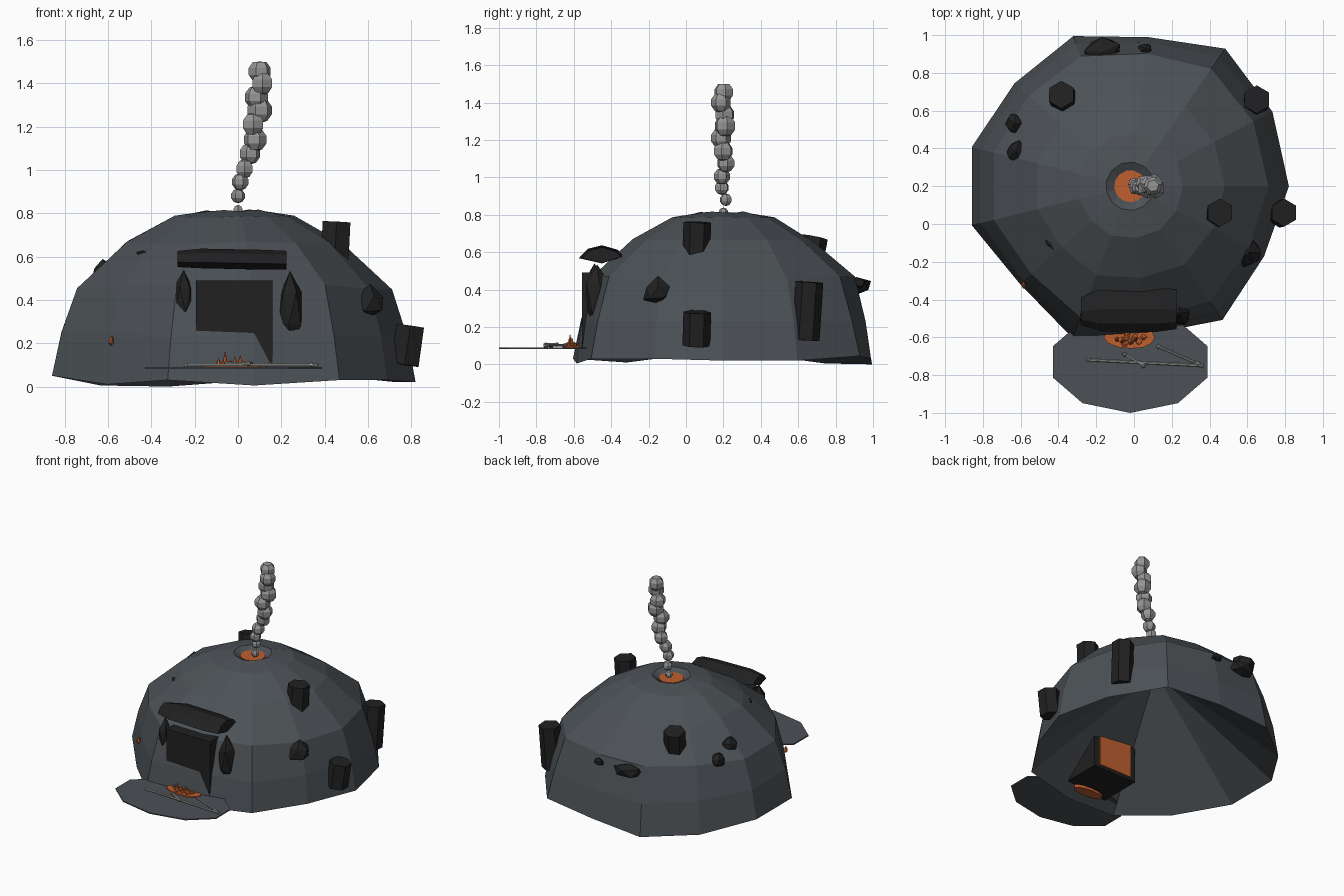
import bpy, bmesh, math, random
from mathutils import Vector, Matrix

if "Cube" in bpy.data.objects:
    bpy.data.objects.remove(bpy.data.objects["Cube"])

random.seed(4)


def mat(name, rgb):
    m = bpy.data.materials.new(name)
    m.diffuse_color = (*rgb, 1)
    m.use_nodes = True
    m.node_tree.nodes["Principled BSDF"].inputs["Base Color"].default_value = m.diffuse_color
    return m


SLATE = mat("slate_grey", (0.072, 0.083, 0.093))
BASALT = mat("dark_basalt", (0.015, 0.015, 0.016))
EMBER = mat("ember_orange", (0.52, 0.115, 0.028))
SMOKE = mat("smoke_grey", (0.3, 0.3, 0.3))
BONE = mat("bone_grey", (0.36, 0.36, 0.34))


def finish(name, bm, *mats):
    me = bpy.data.meshes.new(name)
    bm.to_mesh(me)
    bm.free()
    for m in mats:
        me.materials.append(m)
    ob = bpy.data.objects.new(name, me)
    bpy.context.collection.objects.link(ob)
    return ob


def prism(name, a, b, r1, r2, sides, m):
    """Cylinder or cone running from point a to point b."""
    a, b = Vector(a), Vector(b)
    d = b - a
    bm = bmesh.new()
    q = Vector((0, 0, 1)).rotation_difference(d.normalized())
    bmesh.ops.create_cone(bm, cap_ends=True, segments=sides, radius1=r1, radius2=r2, depth=d.length,
                          matrix=Matrix.Translation((a + b) / 2) @ q.to_matrix().to_4x4())
    return finish(name, bm, m)


def disc(name, c, rx, ry, h, sides, m, jitter=0):
    """Flat elliptical plate."""
    bm = bmesh.new()
    ring = []
    for i in range(sides):
        t = 2 * math.pi * i / sides - math.pi / 2
        k = 1 + random.uniform(-jitter, jitter)
        ring.append(bm.verts.new((c[0] + rx * k * math.cos(t), c[1] + ry * k * math.sin(t), c[2])))
    f = bm.faces.new(ring)
    top = bmesh.ops.extrude_face_region(bm, geom=[f])["geom"]
    bmesh.ops.translate(bm, vec=(0, 0, h), verts=[v for v in top if isinstance(v, bmesh.types.BMVert)])
    bmesh.ops.recalc_face_normals(bm, faces=bm.faces)
    return finish(name, bm, m)


def rock(name, c, size, m, rot=0, jitter=0.18):
    """Jagged faceted stone."""
    bm = bmesh.new()
    bmesh.ops.create_icosphere(bm, subdivisions=1, radius=1)
    R = Matrix.Rotation(rot, 3, 'Z')
    for v in bm.verts:
        p = v.co * random.uniform(1 - jitter, 1 + jitter)
        v.co = Vector(c) + R @ Vector(p[i] * size[i] for i in range(3))
    return finish(name, bm, m)


def box(name, lo, hi, m):
    bm = bmesh.new()
    bmesh.ops.create_cube(bm, size=1)
    for v in bm.verts:
        v.co = [lo[i] + (v.co[i] + 0.5) * (hi[i] - lo[i]) for i in range(3)]
    return finish(name, bm, m)


# Mound: thirteen-sided shell, crater on top, hollow cone underneath
CX, CY = -0.02, 0.2
base = [.84, .85, .885, .795, .85, .82, .864, .864, .78, .86, .79, .86, .80]
foot = [.02, .02, .045, .03, .0, .005, .05, .05, .01, .03, .005, .03, .03]
N = len(base)
rings = [(0, 1.0, 0), (0.24, 0.955, 0.015), (0.46, 0.875, 0.015), (0.66, 0.60, 0.012),
         (0.785, 0.335, 0.006), (0.812, 0.155, 0.006), (0.785, 0.10, 0)]
bm = bmesh.new()
grid = []
for j, (z, k, dz) in enumerate(rings):
    even = min(1, j / 5)  # rings grow rounder toward the crater
    row = []
    for i, r in enumerate(base):
        t = 2 * math.pi * i / N
        rr = k * (r * (1 - even) + 0.83 * even)
        h = z + random.uniform(-dz, dz) if j else foot[i]
        row.append(bm.verts.new((CX + rr * math.cos(t), CY + rr * math.sin(t), h)))
    grid.append(row)
apex = bm.verts.new((CX, CY, 0.66))
for i in range(N):
    k = (i + 1) % N
    bm.faces.new((grid[0][k], grid[0][i], apex))
    for a, b in zip(grid, grid[1:]):
        bm.faces.new((a[i], a[k], b[k], b[i]))
finish("mound", bm, SLATE)
disc("crater_glow", (CX, CY, 0.78), 0.085, 0.085, 0.012, 13, EMBER)

# Smoke column: stacked puffs (x, z, radius)
puffs = [(0, .812, .026), (0, .88, .034), (.01, .945, .04), (.03, 1.005, .045), (.055, 1.075, .05),
         (.08, 1.14, .055), (.07, 1.21, .056), (.1, 1.275, .06), (.085, 1.335, .056),
         (.112, 1.40, .055), (.1, 1.455, .054)]
bm = bmesh.new()
for i, (x, z, r) in enumerate(puffs):
    y = 0.2 + 0.014 * math.sin(i * 1.9)
    M = Matrix.Translation((x, y, z)) @ Matrix.Rotation(i * 0.7, 4, 'Z')
    vs = bmesh.ops.create_uvsphere(bm, u_segments=6, v_segments=5, radius=r, matrix=M)["verts"]
    for v in vs:
        v.co.z = min(v.co.z, 1.5)
finish("smoke_column", bm, SMOKE)

# Hexagonal basalt columns
for i, (a, b) in enumerate([((.445, .055, .56), (.455, .06, .76)), ((.77, .055, .10), (.795, .06, .28)),
                            ((.64, .64, .13), (.65, .66, .44)), ((-.365, .645, .47), (-.385, .685, .68))]):
    prism(f"basalt_column_{i + 1}", a, b, 0.074, 0.074, 6, BASALT)

# Loose stones on the slopes
stones = [((.61, -.15, .385), (.08, .08, .075), 0), ((-.42, -.10, .61), (.07, .05, .03), -.5),
          ((-.635, .53, .475), (.045, .065, .05), 0), ((-.625, .38, .525), (.06, .065, .055), 0),
          ((-.17, .91, .42), (.10, .075, .05), .4), ((.06, .93, .43), (.04, .025, .025), 0)]
for i, (c, s, r) in enumerate(stones):
    rock(f"loose_stone_{i + 1}", c, s, BASALT, r)

# Doorway: dark chamber, glowing rear pane
box("entry_chamber", (-.195, -.555, .07), (.16, -.22, .49), BASALT)
box("entry_glow", (-.15, -.222, .09), (.115, -.212, .42), EMBER)

# Lintel: faceted slab swept along x from a (y, z) section
section = [(-.575, .57), (-.53, .615), (-.45, .635), (-.36, .61), (-.33, .58), (-.45, .542)]
bm = bmesh.new()
cols = []
for x, s, dy, dz in [(-.28, .6, -.01, 0), (-.17, .95, 0, .003), (.12, .97, 0, -.003), (.225, .85, 0, -.005)]:
    cols.append([bm.verts.new((x, -.45 + (y + .45) * s + dy, .59 + (z - .59) * (s + 1) / 2 + dz))
                 for y, z in section])
for a, b in zip(cols, cols[1:]):
    for i in range(6):
        bm.faces.new((a[i], a[(i + 1) % 6], b[(i + 1) % 6], b[i]))
bm.faces.new(cols[0])
bm.faces.new(cols[-1])
bmesh.ops.recalc_face_normals(bm, faces=bm.faces)
finish("entry_lintel", bm, BASALT)

# Jamb stones
rock("right_jamb", (.24, -.475, .36), (.06, .07, .165), BASALT, 0.2, 0.12)
rock("left_jamb", (-.25, -.49, .40), (.045, .06, .125), BASALT, 0.4, 0.15)

# Ember crack on the left flank
rock("flank_ember", (-.585, -.325, .21), (.012, .02, .024), EMBER)

# Doorstep slab with fire bed, coals and flames, plus embers just inside the mound
disc("doorstep_slab", (-.02, -.73, .082), .43, .27, .008, 10, SLATE)
disc("fire_bed", (-.02, -.60, .088), .135, .06, .011, 12, EMBER, 0.06)
disc("inner_embers", (-.02, -.50, .045), .12, .04, .02, 12, EMBER)
for i in range(9):
    t = i * 2.4
    k = 0.2 + 0.07 * i
    rock(f"coal_{i + 1}", (-.02 + .1 * k * math.cos(t), -.61 + .04 * k * math.sin(t), .105),
         (.017, .017, .013), EMBER)
for i, (x, y, h) in enumerate([(-.06, -.62, .16), (-.015, -.625, .14), (.01, -.61, .145), (-.09, -.61, .13)]):
    prism(f"flame_{i + 1}", (x, y, .095), (x, y, h), .015, .001, 5, EMBER)

# Scattered bones with knobbed ends
bones = [((-.24, -.72), (.36, -.75)), ((.13, -.65), (.34, -.74)), ((-.05, -.69), (.05, -.75))]
for i, (a, b) in enumerate(bones):
    z = .098 + .004 * i
    prism(f"bone_{i + 1}", (*a, z), (*b, z), .007, .007, 6, BONE)
    for j, e in enumerate((a, b)):
        rock(f"bone_{i + 1}_knob_{j + 1}", (*e, z), (.013, .013, .012), BONE, 0, 0.05)
